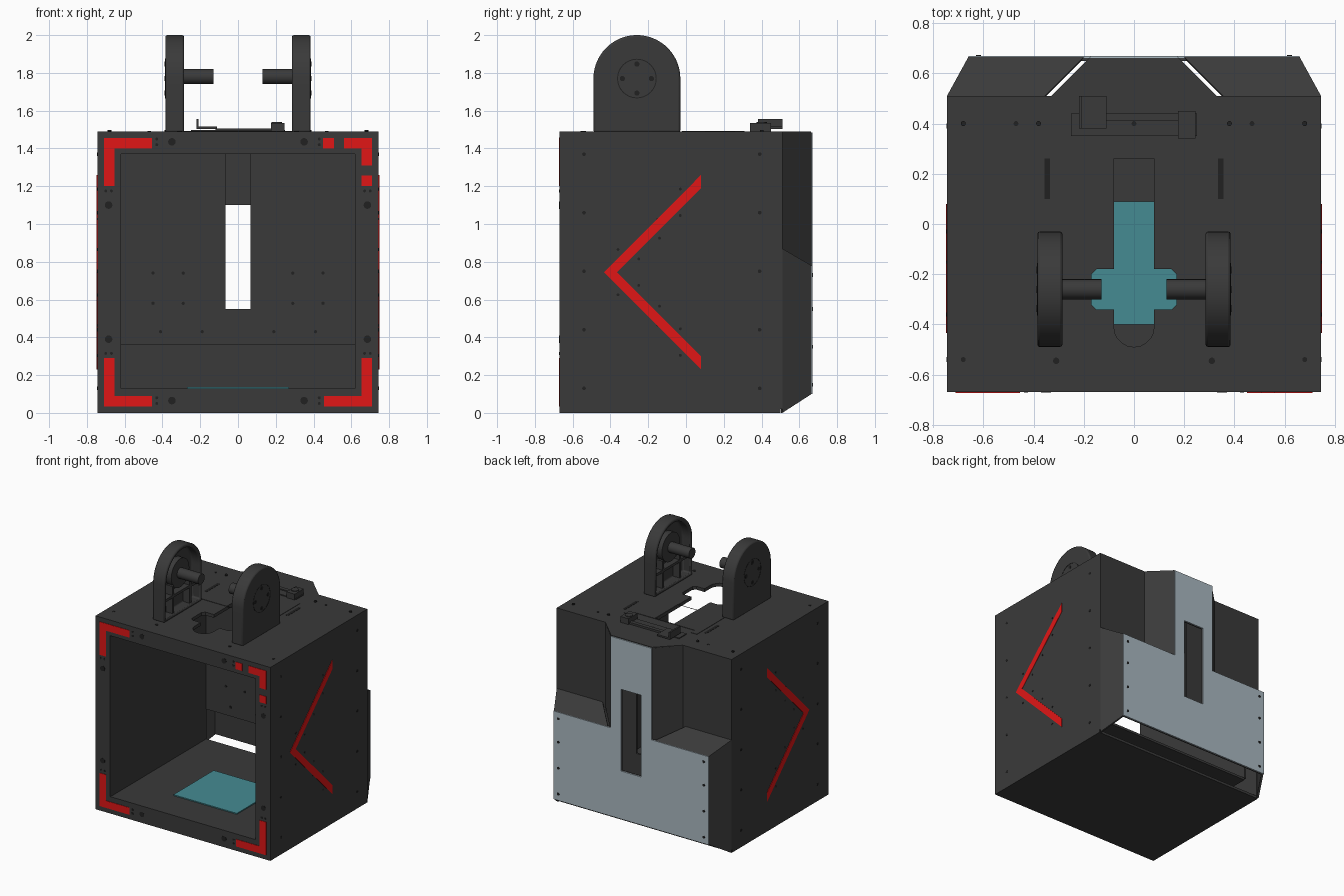
import bpy, bmesh, math
from mathutils import Vector

if "Cube" in bpy.data.objects:
    bpy.data.objects.remove(bpy.data.objects["Cube"])


def mat(name, c):
    m = bpy.data.materials.new(name)
    m.diffuse_color = (*c, 1)
    m.use_nodes = True
    m.node_tree.nodes["Principled BSDF"].inputs["Base Color"].default_value = m.diffuse_color
    return m


DARK = mat("charcoal", (0.042, 0.042, 0.042))
BLACK = mat("screw_black", (0.015, 0.015, 0.015))
RED = mat("red", (0.75, 0.008, 0.008))
TEAL = mat("teal", (0.06, 0.26, 0.29))
PALE = mat("pale_blue_grey", (0.40, 0.48, 0.53))


def to3(axis, u, v, d):
    return {'x': (d, u, v), 'y': (u, d, v), 'z': (u, v, d)}[axis]


def finish(name, bm, m):
    bmesh.ops.recalc_face_normals(bm, faces=bm.faces)
    me = bpy.data.meshes.new(name)
    bm.to_mesh(me)
    bm.free()
    ob = bpy.data.objects.new(name, me)
    me.materials.append(m)
    bpy.context.collection.objects.link(ob)
    return ob


def prism(name, axis, a, b, outer, holes=(), m=DARK):
    """Flat outline with holes, extruded along an axis from a to b."""
    bm = bmesh.new()
    edges = []
    for loop in [outer, *holes]:
        vs = [bm.verts.new(to3(axis, u, v, a)) for u, v in loop]
        edges += [bm.edges.new((vs[i - 1], vs[i])) for i in range(len(vs))]
    if holes:
        bmesh.ops.triangle_fill(bm, edges=edges, use_beauty=True)
    else:
        bm.faces.new(vs)
    r = bmesh.ops.extrude_face_region(bm, geom=bm.faces[:])
    mv = [g for g in r['geom'] if isinstance(g, bmesh.types.BMVert)]
    bmesh.ops.translate(bm, verts=mv, vec=to3(axis, 0, 0, b - a))
    return finish(name, bm, m)


def rect(u0, u1, v0, v1):
    return [(u0, v0), (u1, v0), (u1, v1), (u0, v1)]


def box(name, x0, x1, y0, y1, z0, z1, m=DARK):
    return prism(name, 'z', z0, z1, rect(x0, x1, y0, y1), (), m)


def circle(u, v, r, n=16):
    return [(u + r * math.cos(2 * math.pi * i / n), v + r * math.sin(2 * math.pi * i / n)) for i in range(n)]


def disc(name, axis, a, b, u, v, r, n=16, m=DARK):
    ob = prism(name, axis, a, b, circle(u, v, r, n), (), m)
    for p in ob.data.polygons:
        p.use_smooth = len(p.vertices) == 4
    for e in ob.data.edges:
        e.use_edge_sharp = True
    d = Vector(to3(axis, 0, 0, 1))
    for e in ob.data.edges:
        v0, v1 = (ob.data.vertices[i].co for i in e.vertices)
        e.use_edge_sharp = abs((v1 - v0).normalized().dot(d)) < 0.5
    return ob


def sheet(name, pts, thick, m=DARK):
    """Sloped panel from corner points, given thickness."""
    bm = bmesh.new()
    f = bm.faces.new([bm.verts.new(p) for p in pts])
    f.normal_update()
    n = f.normal.copy()
    if n.y > 0 or (n.y == 0 and n.z > 0):
        n = -n
    r = bmesh.ops.extrude_face_region(bm, geom=[f])
    bmesh.ops.translate(bm, verts=[g for g in r['geom'] if isinstance(g, bmesh.types.BMVert)], vec=n * thick)
    return finish(name, bm, m)


# front frame, floor plates and inner back wall
prism("front_frame", 'y', -0.67, -0.645, rect(-.745, .745, 0, 1.49), [rect(-.62, .62, .13, 1.37)])
box("bottom_plate", -.745, .745, -.645, .50, 0, .02)
box("inner_floor", -.62, .62, -.645, .50, .11, .128)
box("teal_floor_panel", -.27, .27, -.40, .09, .128, .136, TEAL)
prism("inner_back_wall", 'y', .495, .51, rect(-.735, .735, .36, 1.47), [rect(-.065, .065, .55, 1.37)])

# top plate with a cross-shaped slot, long slots and a rear column cap
arc = [(.08 * math.cos(t), -.41 + .08 * math.sin(t)) for t in [math.pi + math.pi * i / 10 for i in range(11)]]
cross = arc + [(.08, -.34), (.15, -.34), (.17, -.32), (.17, -.20), (.15, -.18), (.08, -.18), (.08, .26),
               (-.08, .26), (-.08, -.18), (-.15, -.18), (-.17, -.20), (-.17, -.32), (-.15, -.34), (-.08, -.34)]
top = [(-.745, -.645), (.745, -.645), (.745, .51), (.33, .51), (.175, .662), (-.175, .662), (-.33, .51), (-.745, .51)]
prism("top_plate", 'z', 1.465, 1.49, top, [cross])

# pale rear panel on a dark backing, both with the tall slot
tee = [(-.66, .10), (.66, .10), (.66, .78), (.175, .78), (.175, 1.485), (-.175, 1.485), (-.175, .78), (-.66, .78)]
slot = [rect(-.087, .087, .47, 1.10)]
prism("rear_backing", 'y', .65, .662, tee, slot)
prism("rear_panel", 'y', .662, .67, tee, slot, PALE)

# side walls, chamfered rear corners, sloped ledges, column flanks
for s, side in ((-1, "left"), (1, "right")):
    prism(side + "_side_wall", 'x', s * .725, s * .745, rect(-.645, .51, .02, 1.465))
    box(side + "_inner_wall", s * .62, s * .635, -.645, .50, .128, 1.465)
    sheet(side + "_rear_corner", [(s * .745, .51, 0), (s * .66, .665, .10), (s * .66, .665, .78), (s * .745, .51, .87)], .015)
    sheet(side + "_rear_ledge", [(s * .745, .51, .87), (s * .66, .665, .78), (s * .20, .665, .78), (s * .355, .51, .87)], .012)
    sheet(side + "_column_flank", [(s * .33, .51, .84), (s * .175, .665, .75), (s * .175, .665, 1.485), (s * .33, .51, 1.485)], .012)
    # red chevron
    prism(side + "_chevron", 'x', s * .744, s * .748,
          [(.08, 1.26), (-.435, .745), (.08, .23), (.08, .30), (-.365, .745), (.08, 1.19)], (), RED)
    # screws on the side wall
    for y in (-.54, .39):
        for z in (.13, .44, .75, 1.06, 1.37):
            disc(side + "_side_screw", 'x', s * .744, s * .747, y, z, .010, 10, BLACK)
    for y, dz in ((-.36, .12), (-.25, .07), (-.14, .18), (-.03, .30), (-.15, .34 - .06), (-.03, .44)):
        for k in (-1, 1):
            disc(side + "_chevron_screw", 'x', s * .744, s * .747, y, .745 + k * dz, .008, 8, BLACK)

    # rear screws
    for z in (.15, .35, .55, .73):
        disc(side + "_rear_screw", 'y', .669, .673, s * .62, z, .010, 10, BLACK)

    # front frame screws
    for x, z in ((.35, 1.435), (.685, 1.10), (.685, .39), (.35, .065)):
        disc(side + "_front_screw", 'y', -.672, -.66, s * x, z, .020, 16, BLACK)
    for z in (1.42, 1.45, .05, .08):
        disc(side + "_front_pin", 'y', -.672, -.66, s * .43, z, .008, 8, BLACK)
    for z in (1.175, .315):
        for x in (.67, .70):
            disc(side + "_front_pin", 'y', -.672, -.66, s * x, z, .008, 8, BLACK)
    for x, z in ((.45, .74), (.29, .74), (.45, .58), (.29, .58), (.41, .43), (.19, .43)):
        disc(side + "_wall_pin", 'y', .49, .496, s * x, z, .009, 8, BLACK)
    box(side + "_top_slot", s * .335, s * .357, .10, .26, 1.485, 1.4915, BLACK)

# red corner brackets on the front: three full, one broken up
F = (-.673, -.66)
for s, k, nm in ((-1, 1, "top_left"), (-1, -1, "bottom_left"), (1, -1, "bottom_right")):
    pts = [(.71, .71), (.455, .71), (.455, .655), (.655, .655), (.655, .455), (.71, .455)]
    prism(nm + "_red_bracket", 'y', *F, [(s * u, .745 + k * v) for u, v in pts], (), RED)
prism("top_right_red_bracket", 'y', *F,
      [(.71, 1.455), (.56, 1.455), (.56, 1.40), (.655, 1.40), (.655, 1.31), (.71, 1.31)], (), RED)
box("red_square_upper", .45, .507, *F, 1.40, 1.455, RED)
box("red_square_lower", .655, .71, *F, 1.20, 1.257, RED)

# hollow rounded ears with axles, hub screws and ribs
CY, CZ, R = -.26, 1.77, .23
for s, side in ((-1, "left"), (1, "right")):
    bm = bmesh.new()
    dome = [(CY + R * math.cos(math.pi * i / 40), CZ + R * math.sin(math.pi * i / 40)) for i in range(41)]
    f = bm.faces.new([bm.verts.new((s * .285, y, z)) for y, z in [(CY + R, 1.485)] + dome + [(CY - R, 1.485)]])
    r = bmesh.ops.extrude_face_region(bm, geom=[f])
    bmesh.ops.translate(bm, verts=[g for g in r['geom'] if isinstance(g, bmesh.types.BMVert)], vec=(s * .10, 0, 0))
    bmesh.ops.recalc_face_normals(bm, faces=bm.faces)
    inner = min((q for q in bm.faces if len(q.verts) > 10), key=lambda q: abs(q.calc_center_median().x))
    bmesh.ops.inset_individual(bm, faces=[inner], thickness=.03)
    r = bmesh.ops.extrude_discrete_faces(bm, faces=[inner])
    bmesh.ops.translate(bm, verts=r['faces'][0].verts[:], vec=(s * .07, 0, 0))
    ear = finish(side + "_ear", bm, DARK)
    bev = ear.modifiers.new("bevel", 'BEVEL')
    bev.width, bev.segments, bev.limit_method, bev.angle_limit = .010, 2, 'ANGLE', math.radians(40)
    bpy.context.view_layer.objects.active = ear
    ear.select_set(True)
    bpy.ops.object.shade_smooth_by_angle(angle=math.radians(35))
    ear.select_set(False)
    disc(side + "_axle", 'x', s * .13, s * .36, CY, 1.78, .04, 24)
    disc(side + "_axle_hub", 'x', s * .31, s * .36, CY, 1.78, .11, 32)
    prism(side + "_hub_ring", 'x', s * .384, s * .3862, circle(CY, 1.77, .105, 32), [circle(CY, 1.77, .100, 32)], BLACK)
    for i in range(4):
        a = i * math.pi / 2
        disc(side + "_hub_screw", 'x', s * .384, s * .388, CY + .077 * math.cos(a), 1.77 + .077 * math.sin(a), .014, 12, BLACK)
    for y in (-.37, -.16):
        box(side + "_ear_rib", s * .30, s * .36, y, y + .02, 1.51, 1.72)
    box(side + "_ear_crossrib", s * .30, s * .36, -.47, -.05, 1.63, 1.65)

# latch hardware behind the ears
box("latch_rail", -.25, .25, .35, .44, 1.49, 1.497)
box("latch_bar", -.12, .18, .41, .44, 1.495, 1.505)
box("latch_bracket_foot", -.22, -.11, .38, .51, 1.503, 1.515)
box("latch_bracket_wall", -.22, -.208, .38, .51, 1.503, 1.557)
box("latch_block", .175, .245, .34, .45, 1.49, 1.535)
disc("latch_knob", 'z', 1.53, 1.54, .205, .40, .028, 20)
prism("mount_plate", 'z', 1.489, 1.493, [(-.31, -.02), (-.31, .31), (-.26, .31), (-.26, .265), (.26, .265), (.26, .31),
      (.31, .31), (.31, -.02)], [rect(-.081, .081, -.0199, .2601)])
for x in (-.68, -.38, 0, .38, .68):
    disc("top_screw", 'z', 1.489, 1.4985, x, .40, .010, 10, BLACK)
for s in (-1, 1):
    disc("top_screw", 'z', 1.489, 1.4925, s * .68, -.54, .010, 10, BLACK)
    disc("top_screw", 'z', 1.489, 1.4925, s * .31, -.545, .013, 10, BLACK)
    disc("top_screw", 'z', 1.489, 1.4925, s * .47, .40, .010, 10, BLACK)
